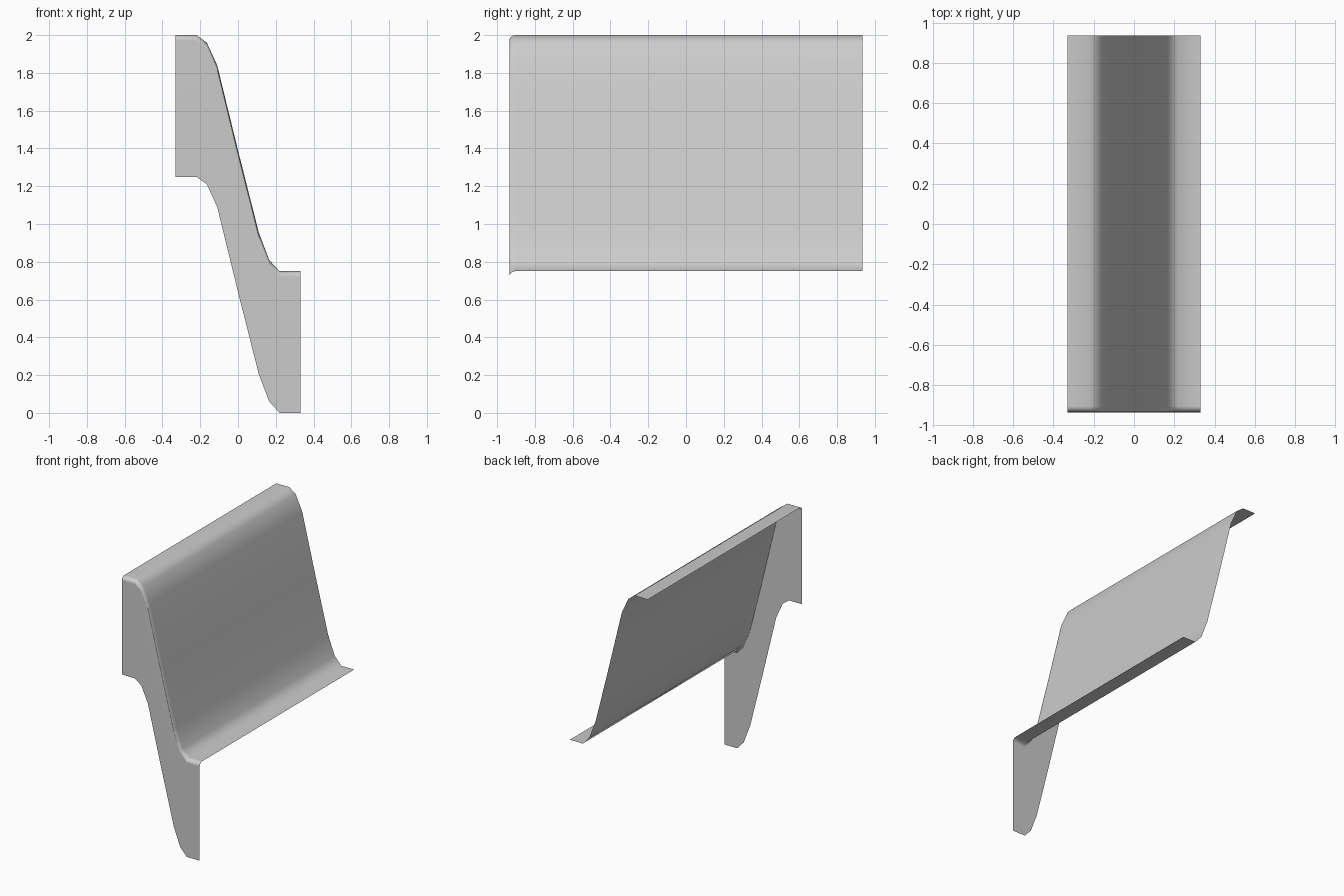
import bpy
import bmesh
import math

cube = bpy.data.objects.get("Cube")
if cube:
    bpy.data.objects.remove(cube, do_unlink=True)

# Plain grey material
grey = bpy.data.materials.new("light_grey")
grey.use_nodes = True
colour = (0.6, 0.6, 0.6, 1)
grey.diffuse_color = colour
grey.node_tree.nodes["Principled BSDF"].inputs["Base Color"].default_value = colour

# S-shaped section of the sheet, from the upper lip to the lower lip
section = [(-0.33, 2), (-0.22, 2), (-0.165, 1.96), (-0.11, 1.84), (0, 1.39),
           (0.11, 0.955), (0.165, 0.81), (0.22, 0.75), (0.33, 0.75)]

# Sweep path as (y, drop): long top, rounded front edge, hanging front panel
front, radius, drop = -0.935, 0.03, 0.75
path = [(-front, 0)]
for i in range(5):
    a = math.radians(90 * i / 4)
    path.append((front + radius * (1 - math.sin(a)), radius * (1 - math.cos(a))))
path.append((front, drop))

bm = bmesh.new()
rows = [[bm.verts.new((x, y, z - d)) for x, z in section] for y, d in path]
for back, fore in zip(rows, rows[1:]):
    for i in range(len(section) - 1):
        bm.faces.new((back[i], fore[i], fore[i + 1], back[i + 1]))

mesh = bpy.data.meshes.new("curved_sheet")
bm.to_mesh(mesh)
bm.free()
mesh.materials.append(grey)
sheet = bpy.data.objects.new("curved_sheet", mesh)
bpy.context.collection.objects.link(sheet)

# Smooth shading, with weighted normals keeping the broad faces flat
for face in mesh.polygons:
    face.use_smooth = True
weighted = sheet.modifiers.new("weighted_normals", "WEIGHTED_NORMAL")
weighted.weight = 50
